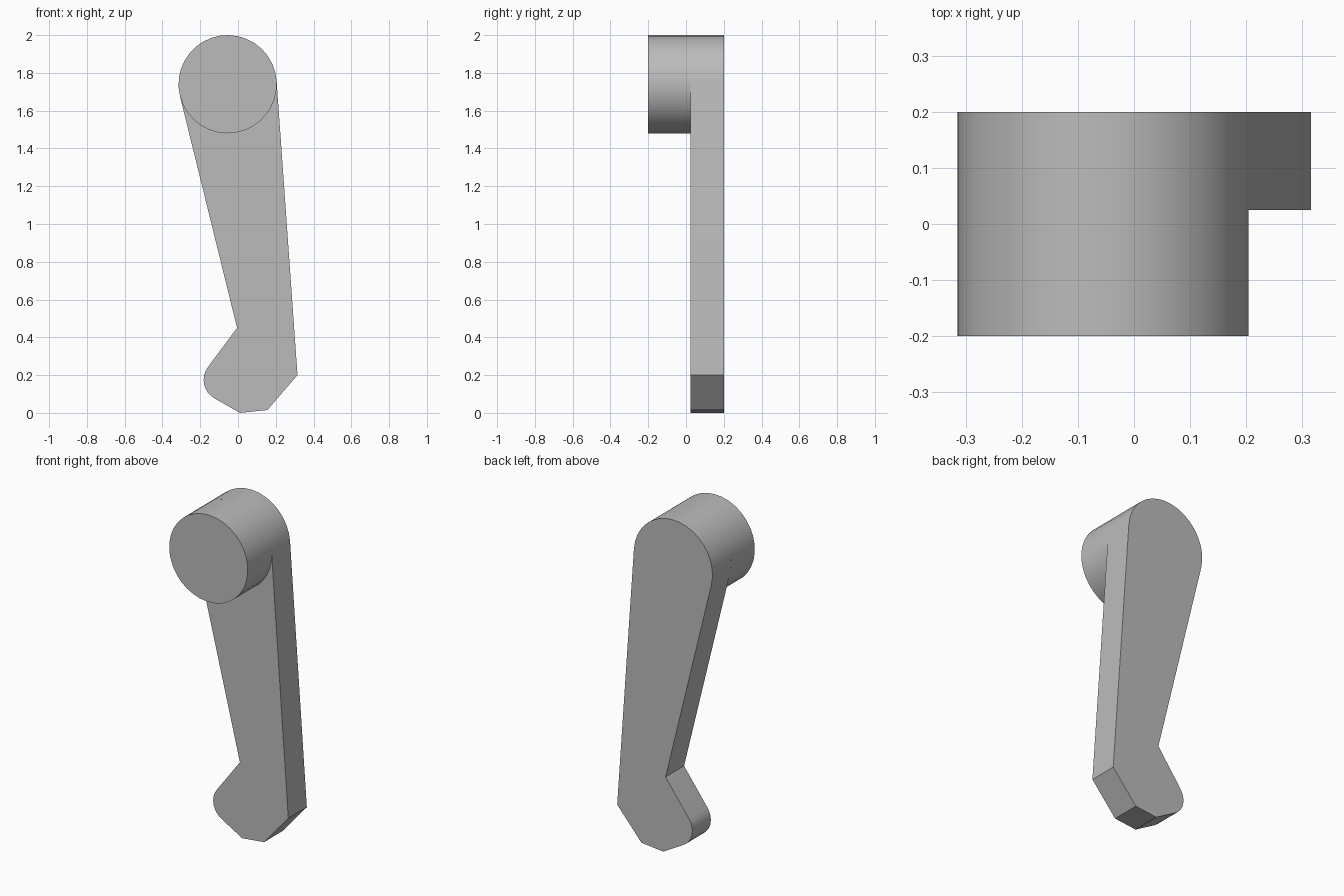
import bpy
import bmesh
from math import cos, sin, radians

cube = bpy.data.objects.get("Cube")
if cube:
    bpy.data.objects.remove(cube, do_unlink=True)

# One plain grey for the whole handle
grey = bpy.data.materials.new("plain_grey")
grey.use_nodes = True
colour = (0.5, 0.5, 0.5, 1)
grey.diffuse_color = colour
grey.node_tree.nodes["Principled BSDF"].inputs["Base Color"].default_value = colour


def arc(centre, radius, start, end, steps):
    """Points on an arc in the x-z plane, angles in degrees."""
    angles = [radians(start + (end - start) * i / steps) for i in range(steps + 1)]
    return [(centre[0] + radius * cos(a), centre[1] + radius * sin(a)) for a in angles]


def extrude_profile(name, outline, front, back):
    """Solid part made by extruding an x-z outline along y."""
    bm = bmesh.new()
    face = bm.faces.new([bm.verts.new((x, front, z)) for x, z in outline])
    result = bmesh.ops.extrude_face_region(bm, geom=[face], use_keep_orig=True)
    moved = [g for g in result["geom"] if isinstance(g, bmesh.types.BMVert)]
    bmesh.ops.translate(bm, vec=(0, back - front, 0), verts=moved)
    bmesh.ops.recalc_face_normals(bm, faces=bm.faces)
    mesh = bpy.data.meshes.new(name)
    bm.to_mesh(mesh)
    bm.free()
    mesh.materials.append(grey)
    obj = bpy.data.objects.new(name, mesh)
    bpy.context.collection.objects.link(obj)
    bpy.ops.object.select_all(action='DESELECT')
    obj.select_set(True)
    bpy.context.view_layer.objects.active = obj
    bpy.ops.object.shade_smooth_by_angle(angle=radians(22))
    return obj


PIVOT = (-0.055, 1.74)
RADIUS = 0.26

# Flat arm: round head, tapered shank and hooked, rounded toe
outline = arc(PIVOT, RADIUS, 4, 194, 18)
outline += [(-0.005, 0.45)]
outline += arc((-0.07, 0.175), 0.112, 143, 241, 8)
outline += [(0.01, 0), (0.155, 0.015), (0.315, 0.2)]
extrude_profile("lever_arm", outline, 0.025, 0.2)

# Round boss standing forward of the arm's head
extrude_profile("pivot_boss", arc(PIVOT, RADIUS, 4, 364, 34)[:-1], -0.2, 0.025)
